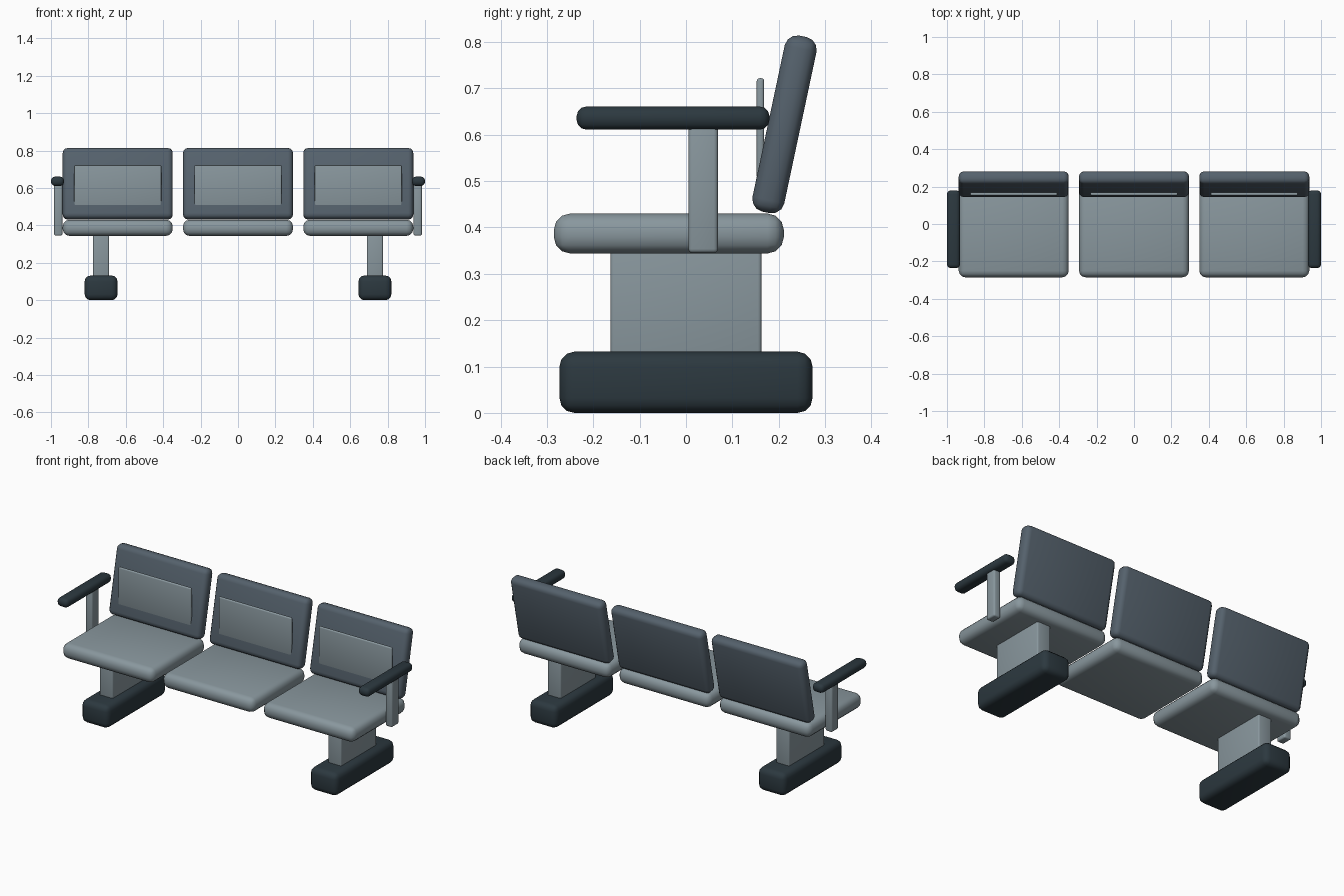
import bpy
from math import radians

if "Cube" in bpy.data.objects:
    bpy.data.objects.remove(bpy.data.objects["Cube"])


def material(name, color):
    m = bpy.data.materials.new(name)
    m.diffuse_color = (*color, 1)
    m.use_nodes = True
    m.node_tree.nodes["Principled BSDF"].inputs["Base Color"].default_value = m.diffuse_color
    return m


STEEL = material("steel_grey", (0.25, 0.31, 0.34))
FABRIC = material("slate", (0.09, 0.12, 0.15))
DARK = material("dark_rubber", (0.025, 0.04, 0.05))


def block(name, center, size, bevel, mat, tilt=0):
    """Rounded box with smooth bevelled edges, optionally leaning back."""
    bpy.ops.mesh.primitive_cube_add(size=1, location=center)
    ob = bpy.context.object
    ob.name = name
    ob.scale = size
    bpy.ops.object.transform_apply(location=False, rotation=False, scale=True)
    ob.data.materials.append(mat)
    mod = ob.modifiers.new("rounding", 'BEVEL')
    mod.width = bevel
    mod.segments = 3
    bpy.ops.object.modifier_apply(modifier=mod.name)
    bpy.ops.object.shade_smooth_by_angle(angle=radians(40))
    ob.rotation_euler.x = -radians(tilt)
    return ob


# Three seats, each with a leaning back and an upright inset panel
for side, x in (("left", -0.643), ("middle", 0), ("right", 0.643)):
    block(f"{side}_seat", (x, -0.037, 0.387), (0.588, 0.496, 0.086), 0.035, STEEL)
    block(f"{side}_backrest", (x, 0.2125, 0.6225), (0.588, 0.07, 0.388), 0.027, FABRIC, tilt=12)
    block(f"{side}_back_panel", (x, 0.1605, 0.613), (0.466, 0.016, 0.218), 0.006, STEEL)

# Mirrored end supports and armrests
for side, s in (("left", -1), ("right", 1)):
    block(f"{side}_foot", (s * 0.732, 0, 0.066), (0.176, 0.546, 0.132), 0.032, DARK)
    block(f"{side}_leg", (s * 0.732, 0, 0.235), (0.086, 0.326, 0.27), 0.008, STEEL)
    block(f"{side}_arm_post", (s * 0.961, 0.037, 0.485), (0.044, 0.064, 0.28), 0.009, STEEL)
    block(f"{side}_armrest", (s * 0.965, -0.028, 0.636), (0.07, 0.416, 0.05), 0.021, DARK)
